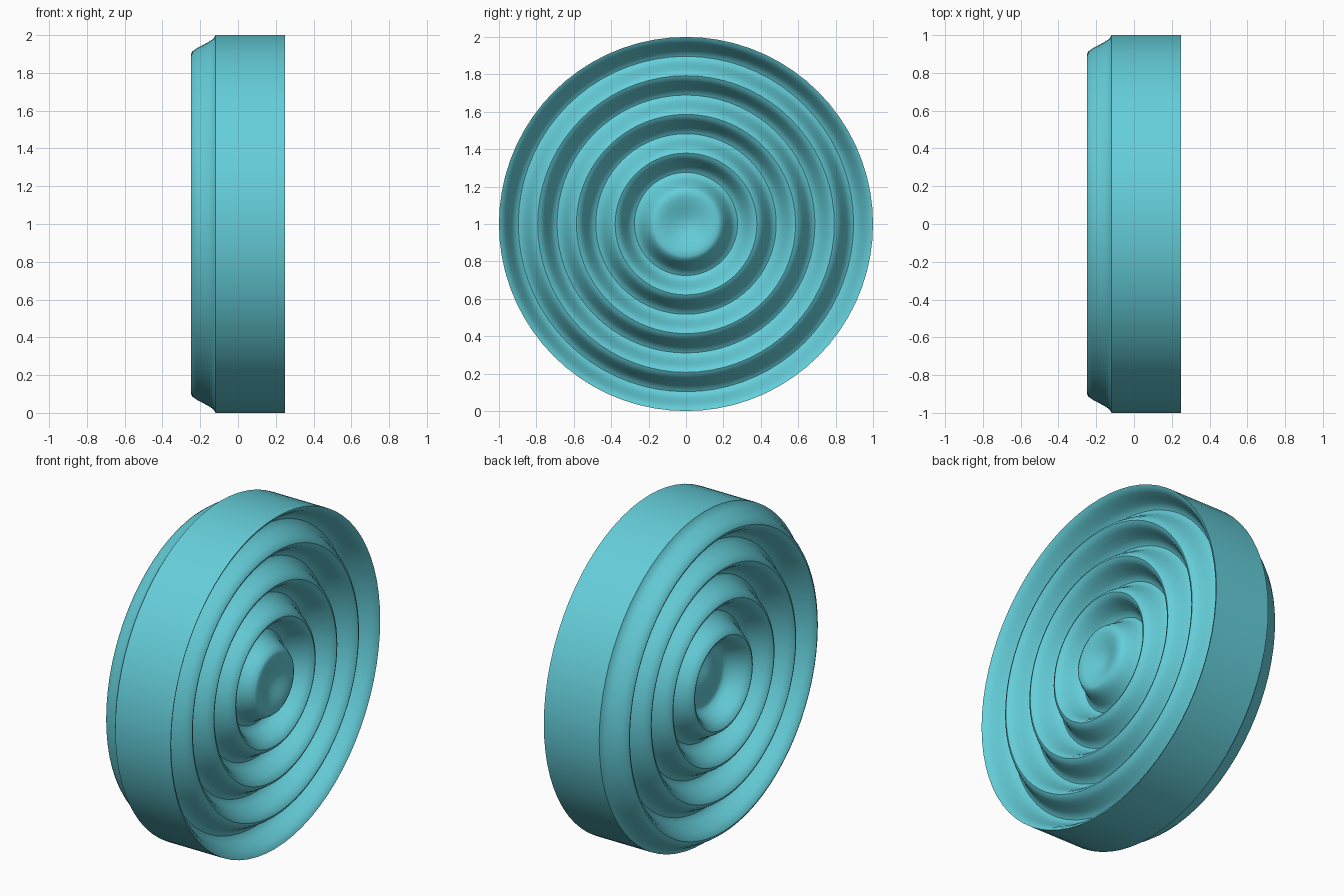
import bpy, math

if "Cube" in bpy.data.objects:
    bpy.data.objects.remove(bpy.data.objects["Cube"])

# Constants: a rippled disc whose axis runs along x
SEGMENTS = 72
PERIOD = 0.207
THICK = 0.37
CREST, AMP = 0.25, 0.065
LAST_RIDGE = 1 - 4 * PERIOD


def front_x(r):
    """Height of the rippled front face at radius r."""
    if r < LAST_RIDGE:  # shallow dimple in the middle
        return CREST - 0.02 * (1 + math.cos(math.pi * r / LAST_RIDGE))
    return CREST - AMP * (1 - math.cos(2 * math.pi * (1 - r) / PERIOD))


# Profile: out along the front face, over the rim, back in along the rear face
radii = [LAST_RIDGE * i / 6 for i in range(1, 7)]
radii += [LAST_RIDGE + 4 * PERIOD * i / 48 for i in range(1, 49)]
profile = [(front_x(r), r) for r in radii]
profile += [(front_x(r) - THICK, r) for r in reversed(radii)]

# Lathe the profile around the x axis
verts, faces = [], []
for x, r in profile:
    for s in range(SEGMENTS):
        a = 2 * math.pi * s / SEGMENTS
        verts.append((x, r * math.cos(a), 1 + r * math.sin(a)))
for i in range(len(profile) - 1):
    for s in range(SEGMENTS):
        t = (s + 1) % SEGMENTS
        a, b = i * SEGMENTS, (i + 1) * SEGMENTS
        faces.append((a + s, b + s, b + t, a + t))

# Close both centres with triangle fans
front_c = len(verts)
verts += [(front_x(0), 0, 1), (front_x(0) - THICK, 0, 1)]
last = (len(profile) - 1) * SEGMENTS
for s in range(SEGMENTS):
    t = (s + 1) % SEGMENTS
    faces.append((front_c, s, t))
    faces.append((front_c + 1, last + t, last + s))

mesh = bpy.data.meshes.new("rippled_disc")
mesh.from_pydata(verts, [], faces)
mesh.update()
disc = bpy.data.objects.new("rippled_disc", mesh)
bpy.context.collection.objects.link(disc)

# Teal colour
mat = bpy.data.materials.new("teal")
mat.diffuse_color = (0.13, 0.62, 0.70, 1)
mat.use_nodes = True
mat.node_tree.nodes["Principled BSDF"].inputs["Base Color"].default_value = mat.diffuse_color
mesh.materials.append(mat)

# Smooth ripples, crisp rim edges
bpy.context.view_layer.objects.active = disc
disc.select_set(True)
bpy.ops.object.shade_smooth_by_angle(angle=math.radians(40))
